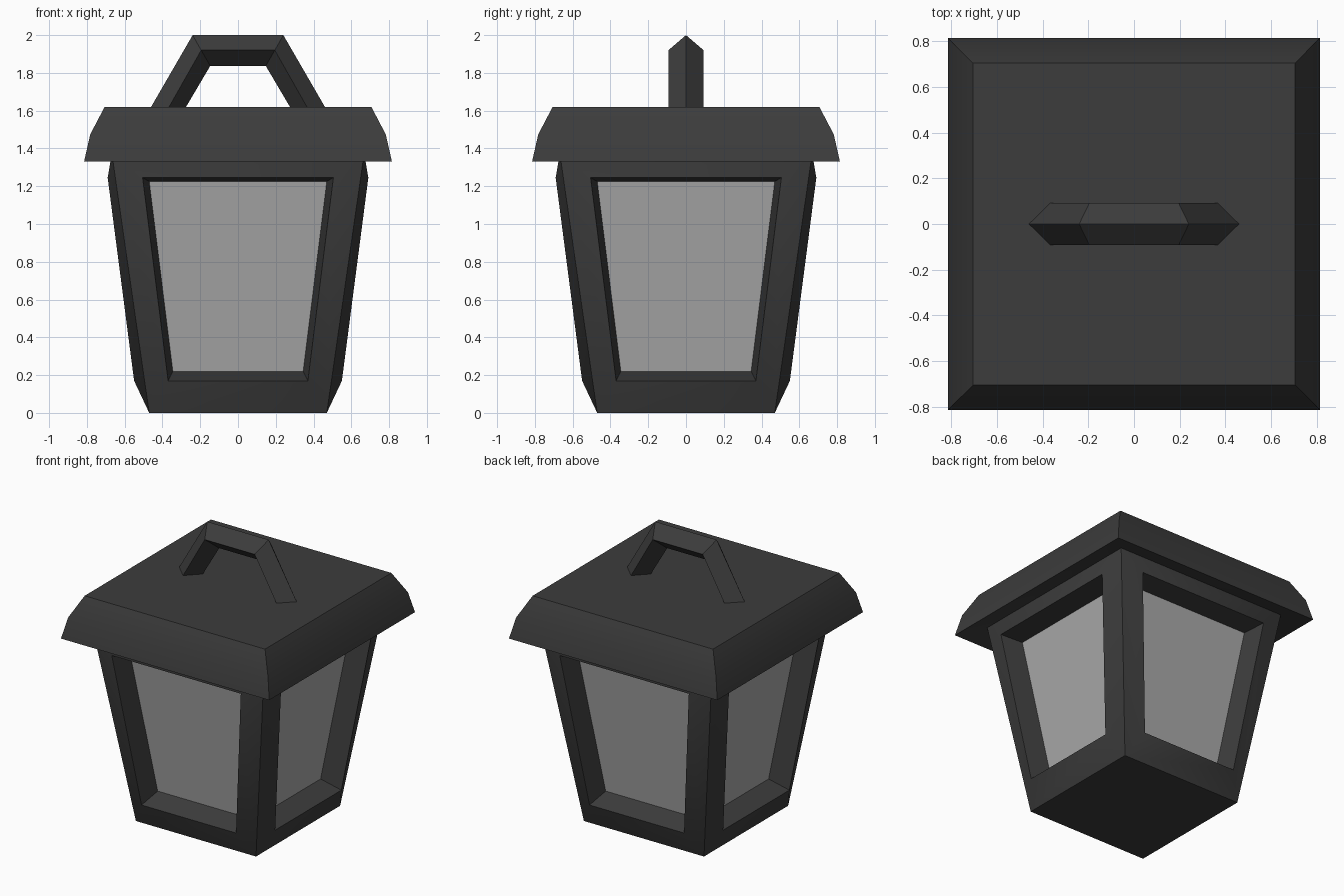
import bpy, bmesh
from math import radians
from mathutils import Matrix, Vector

if "Cube" in bpy.data.objects:
    bpy.data.objects.remove(bpy.data.objects["Cube"])


def material(name, grey):
    m = bpy.data.materials.new(name)
    m.diffuse_color = (grey, grey, grey, 1)
    m.use_nodes = True
    m.node_tree.nodes["Principled BSDF"].inputs["Base Color"].default_value = m.diffuse_color
    return m


DARK = material("dark_metal", 0.045)
PALE = material("pale_glass", 0.40)


def finish(name, bm, mat, merge=True):
    if merge:
        bmesh.ops.remove_doubles(bm, verts=bm.verts, dist=1e-4)
    me = bpy.data.meshes.new(name)
    bm.to_mesh(me)
    bm.free()
    me.materials.append(mat)
    me.shade_smooth()
    me.set_sharp_from_angle(angle=radians(30))
    ob = bpy.data.objects.new(name, me)
    bpy.context.collection.objects.link(ob)
    return ob


def loft(bm, rings):
    """Bridge successive four-point rings with quads; return the vertex rings."""
    vs = [[bm.verts.new(p) for p in r] for r in rings]
    for a, b in zip(vs, vs[1:]):
        for i in range(4):
            j = (i + 1) % 4
            bm.faces.new((a[i], a[j], b[j], b[i]))
    return vs


def square(h, z):
    return [(-h, -h, z), (h, -h, z), (h, h, z), (-h, h, z)]


def panel(low, high):
    """Front-facing trapezoid; low and high are (half width, depth, z)."""
    (w0, d0, z0), (w1, d1, z1) = low, high
    return [Vector(p) for p in
            ((-w0, -d0, z0), (w0, -d0, z0), (w1, -d1, z1), (-w1, -d1, z1))]


CORNER = panel((0.47, 0.47, 0.0), (0.668, 0.668, 1.375))
RIM = panel((0.37, 0.55, 0.17), (0.505, 0.69, 1.245))
PANE = panel((0.345, 0.405, 0.22), (0.47, 0.54, 1.225))

# Tapered body with four recessed windows, and the panes set in them
body = bmesh.new()
panes = bmesh.new()
for k in range(4):
    rot = Matrix.Rotation(radians(90 * k), 3, 'Z')
    loft(body, [[rot @ p for p in ring] for ring in (CORNER, RIM, PANE)])
    panes.faces.new([panes.verts.new(rot @ p) for p in PANE])
body.faces.new([body.verts.new(p) for p in reversed(square(0.47, 0.0))])
finish("lantern_body", body, DARK)
finish("window_panes", panes, PALE, merge=False)

# Flared roof with its underside
roof = bmesh.new()
rings = loft(roof, [square(0.668, 1.375), square(0.815, 1.33),
                    square(0.782, 1.475), square(0.706, 1.62)])
roof.faces.new(rings[-1])
finish("roof", roof, DARK)

# Carrying handle: diamond section along a three-sided arch
FOOT = ((0.46, 1.62), (0.365, 1.62), (0.275, 1.62))   # outer, middle, inner
BEND = ((0.24, 2.0), (0.195, 1.92), (0.147, 1.837))


def section(points, side):
    (xo, zo), (xm, zm), (xi, zi) = points
    return [(side * xm, 0.093, zm), (side * xo, 0, zo),
            (side * xm, -0.093, zm), (side * xi, 0, zi)]


handle = bmesh.new()
loft(handle, [section(FOOT, -1), section(BEND, -1),
              section(BEND, 1), section(FOOT, 1)])
finish("handle", handle, DARK)
